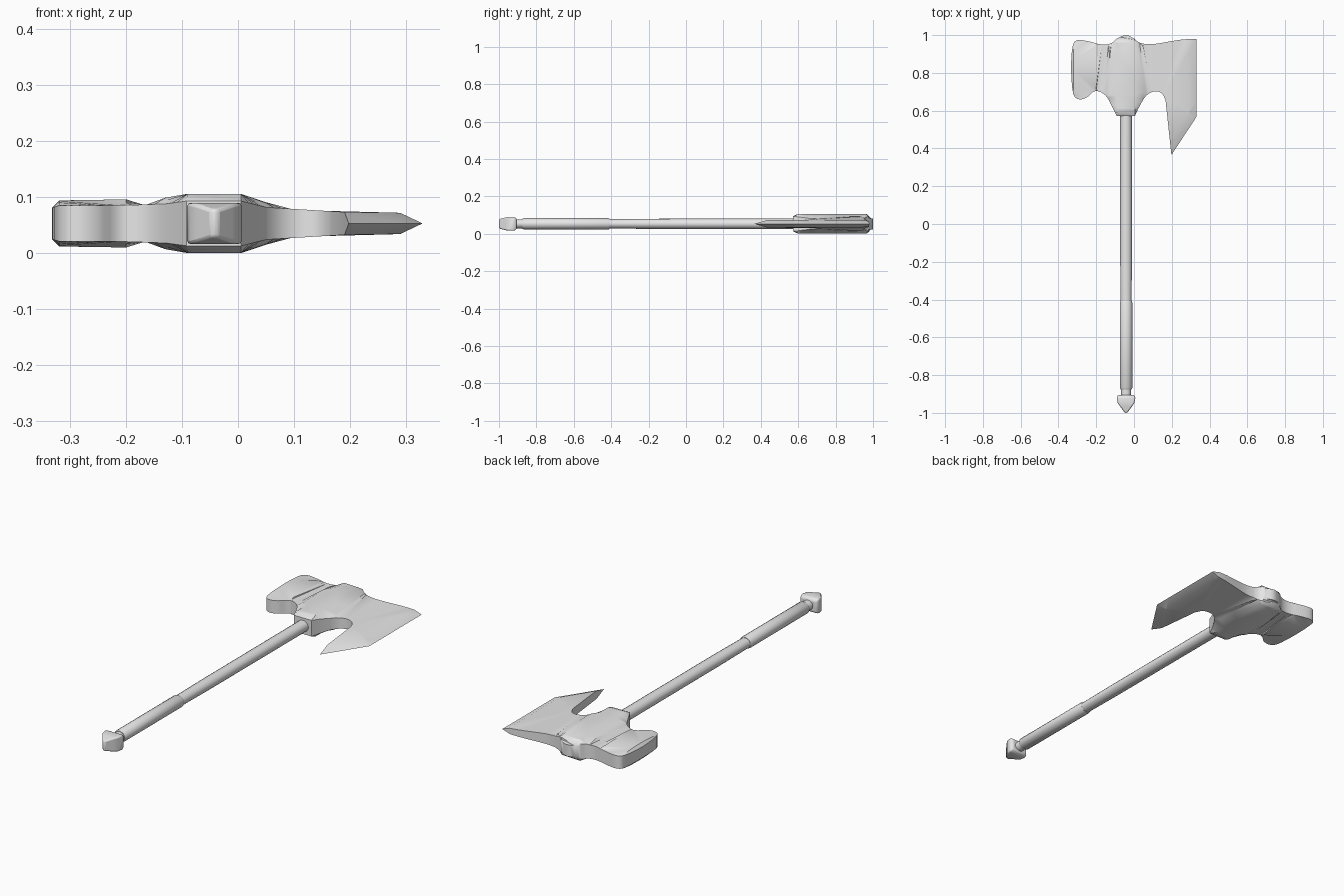
import bpy, bmesh, math
from mathutils import Vector
from mathutils.geometry import intersect_point_line

cube = bpy.data.objects.get("Cube")
if cube:
    bpy.data.objects.remove(cube, do_unlink=True)

AXIS_X, MID_Z = -0.042, 0.053

grey = bpy.data.materials.new("plain grey")
grey.use_nodes = True
grey.diffuse_color = (0.8, 0.8, 0.8, 1)
for node in grey.node_tree.nodes:
    if node.type == 'BSDF_PRINCIPLED':
        node.inputs["Base Color"].default_value = grey.diffuse_color


def finish(bm, name, angle=35):
    """Turn the bmesh into a shaded object."""
    bmesh.ops.recalc_face_normals(bm, faces=bm.faces)
    mesh = bpy.data.meshes.new(name)
    bm.to_mesh(mesh)
    bm.free()
    mesh.materials.append(grey)
    obj = bpy.data.objects.new(name, mesh)
    bpy.context.collection.objects.link(obj)
    bpy.ops.object.select_all(action='DESELECT')
    obj.select_set(True)
    bpy.context.view_layer.objects.active = obj
    bpy.ops.object.shade_smooth_by_angle(angle=math.radians(angle))
    return obj


def loft(name, sections, sides, turn=0.0, angle=35):
    """Skin rings along y; each section is (y, half width, half height)."""
    bm = bmesh.new()
    rings = []
    for y, half_x, half_z in sections:
        ring = []
        for i in range(sides):
            a = 2 * math.pi * i / sides + turn
            ring.append(bm.verts.new((AXIS_X + half_x * math.cos(a), y,
                                      MID_Z + half_z * math.sin(a))))
        rings.append(ring)
    for low, high in zip(rings, rings[1:]):
        for i in range(sides):
            j = (i + 1) % sides
            bm.faces.new((low[i], low[j], high[j], high[i]))
    bm.faces.new(rings[0])
    bm.faces.new(rings[-1])
    return finish(bm, name, angle)


def smooth_chain(points, steps=3):
    """Rounded curve that passes through all the points."""
    pts = [Vector(p) for p in points]
    pts = [pts[0]] + pts + [pts[-1]]
    out = []
    for a, b, c, d in zip(pts, pts[1:], pts[2:], pts[3:]):
        for s in range(steps):
            t = s / steps
            out.append(b + (c - a) * (t / 2)
                       + (2 * a - 5 * b + 4 * c - d) * (t * t / 2)
                       + (3 * b - a - 3 * c + d) * (t ** 3 / 2))
    return out + [pts[-1]]


# Shaft, grip and neck
loft("shaft", [(-0.42, 0.029, 0.025), (-0.2, 0.031, 0.027), (0.6, 0.031, 0.028)], 16)
loft("grip", [(-0.875, 0.029, 0.026), (-0.868, 0.033, 0.03),
              (-0.415, 0.033, 0.03), (-0.408, 0.03, 0.027)], 16)
loft("neck", [(-0.92, 0.026, 0.024), (-0.87, 0.026, 0.024)], 16)

# Square pommel with a wedge-shaped end
R = math.sqrt(2)
pommel = loft("pommel", [(y, w * R, h * R) for y, w, h in (
    (-1.0, 0.006, 0.025), (-0.965, 0.032, 0.034), (-0.948, 0.044, 0.037),
    (-0.918, 0.05, 0.037), (-0.905, 0.042, 0.028))], 4, math.pi / 4, 50)
bevel = pommel.modifiers.new("soft edges", 'BEVEL')
bevel.width = 0.006
bevel.segments = 2

# Axe head outline: curved top, hammer and throat, then the straight beard
TIP, HEEL = Vector((0.198, 0.365)), Vector((0.33, 0.566))
outline = smooth_chain([
    (0.33, 0.98), (0.24, 0.975), (0.1, 0.952), (0.03, 0.96), (0, 0.982),
    (-0.042, 1), (-0.09, 0.982), (-0.12, 0.957), (-0.17, 0.95), (-0.24, 0.967),
    (-0.3, 0.973), (-0.325, 0.94), (-0.333, 0.82), (-0.322, 0.69), (-0.29, 0.66),
    (-0.25, 0.67), (-0.22, 0.697), (-0.19, 0.703), (-0.15, 0.68), (-0.12, 0.63),
    (-0.092, 0.572)])
outline += smooth_chain([
    (0.005, 0.572), (0.03, 0.625), (0.065, 0.68), (0.108, 0.702),
    (0.147, 0.692), (0.167, 0.655)])
outline += [TIP, HEEL]

# Half thickness of the head along x
THICKNESS = [(-0.34, 0.034), (-0.32, 0.042), (-0.2, 0.043), (-0.13, 0.046),
             (-0.09, 0.053), (0.005, 0.053), (0.05, 0.038), (0.29, 0.019), (0.33, 0)]
RIM, GRIND = 0.014, 0.045
slope = HEEL - TIP
inward = Vector((-slope.y, slope.x)).normalized()


def half_thickness(p):
    h = 0
    for (x0, h0), (x1, h1) in zip(THICKNESS, THICKNESS[1:]):
        if x0 <= p.x <= x1:
            h = h0 + (h1 - h0) * (p.x - x0) / (x1 - x0)
    # slanted cutting edge of the beard
    h *= max(0, min(1, (p - HEEL).dot(inward) / GRIND))
    # softened rim, rounder on the crown
    gap = RIM
    for a, b in zip(outline, outline[1:] + outline[:1]):
        near, t = intersect_point_line(p, a, b)
        near = a.lerp(b, max(0, min(1, t)))
        gap = min(gap, (p - near.to_2d()).length)
    drop = 0.45 if p.y > 0.975 and abs(p.x - AXIS_X) < 0.07 else 0.24
    return h * (1 - drop * (1 - gap / RIM))


bm = bmesh.new()
face = bm.faces.new([bm.verts.new((p.x, p.y, 0)) for p in outline])
bmesh.ops.inset_region(bm, faces=[face], thickness=RIM, use_even_offset=True)
bmesh.ops.triangulate(bm, faces=bm.faces)


def cut(point, normal):
    bmesh.ops.bisect_plane(bm, geom=bm.verts[:] + bm.edges[:] + bm.faces[:],
                           dist=0.0001, plane_co=point, plane_no=normal)


for x, _ in THICKNESS[1:-1]:
    cut((x, 0, 0), (1, 0, 0))
cut((HEEL + inward * GRIND).to_3d(), inward.to_3d())
bmesh.ops.triangulate(bm, faces=bm.faces)

# Raise one side, mirror it below and wall the border
border = [e for e in bm.edges if e.is_boundary]
top_verts = bm.verts[:]
heights = [half_thickness(v.co.to_2d()) for v in top_verts]
copied = bmesh.ops.duplicate(bm, geom=bm.verts[:] + bm.edges[:] + bm.faces[:])
twin = copied["vert_map"]
for v, h in zip(top_verts, heights):
    v.co.z = MID_Z + h
    twin[v].co.z = MID_Z - h
for e in border:
    a, b = e.verts
    bm.faces.new((a, b, twin[b], twin[a]))
bmesh.ops.remove_doubles(bm, verts=bm.verts, dist=0.0002)
finish(bm, "axe_head", 40)
